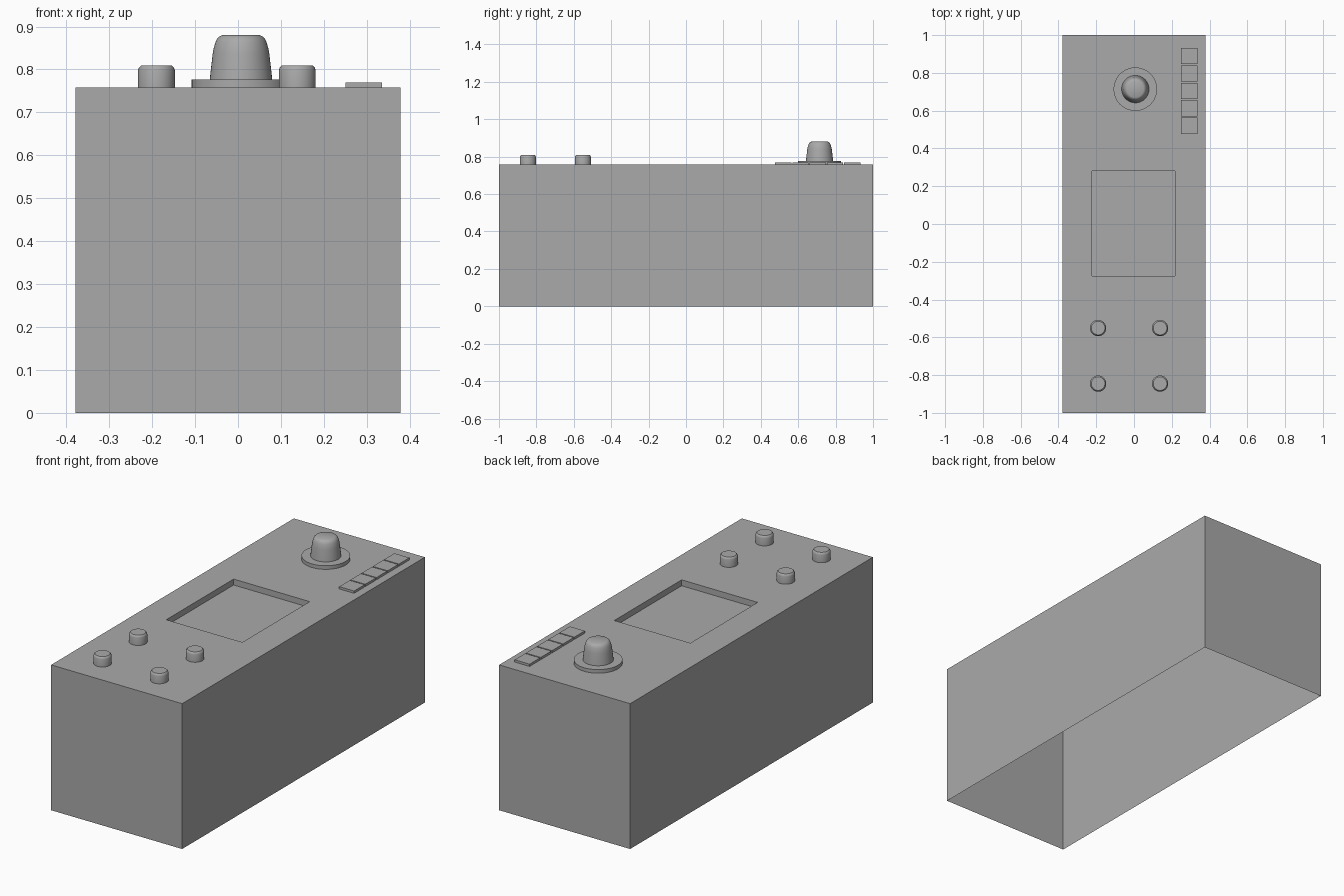
import bpy
import bmesh
from math import cos, sin, tau, radians

if "Cube" in bpy.data.objects:
    bpy.data.objects.remove(bpy.data.objects["Cube"])

HALF_W, HALF_L, TOP = 0.378, 1.0, 0.758

grey = bpy.data.materials.new("mid grey")
grey.use_nodes = True
grey.diffuse_color = (0.4, 0.4, 0.4, 1)
grey.node_tree.nodes["Principled BSDF"].inputs["Base Color"].default_value = (0.4, 0.4, 0.4, 1)


def finish(name, bm, location=(0, 0, 0), smooth=False):
    bmesh.ops.recalc_face_normals(bm, faces=bm.faces)
    mesh = bpy.data.meshes.new(name)
    bm.to_mesh(mesh)
    bm.free()
    mesh.materials.append(grey)
    obj = bpy.data.objects.new(name, mesh)
    obj.location = location
    bpy.context.collection.objects.link(obj)
    if smooth:
        bpy.ops.object.select_all(action='DESELECT')
        obj.select_set(True)
        bpy.context.view_layer.objects.active = obj
        bpy.ops.object.shade_smooth_by_angle(angle=radians(35))
    return obj


def box(bm, x0, x1, y0, y1, z0, z1):
    verts = bmesh.ops.create_cube(bm, size=1)["verts"]
    for v in verts:
        v.co.x = x1 if v.co.x > 0 else x0
        v.co.y = y1 if v.co.y > 0 else y0
        v.co.z = z1 if v.co.z > 0 else z0


def lathe(name, profile, x, y, sides=32):
    """Turn (radius, height) points into a round part with a flat cap."""
    bm = bmesh.new()
    rings = [[bm.verts.new((r * cos(tau * i / sides), r * sin(tau * i / sides), z))
              for i in range(sides)] for r, z in profile]
    for low, high in zip(rings, rings[1:]):
        for i in range(sides):
            j = (i + 1) % sides
            bm.faces.new((low[i], low[j], high[j], high[i]))
    bm.faces.new(rings[-1])
    bm.faces.new(rings[0][::-1])
    return finish(name, bm, (x, y, TOP), smooth=True)


# Casing: thin shell, open underneath, with a sunken screen in the top
bm = bmesh.new()
box(bm, -HALF_W, HALF_W, -HALF_L, HALF_L, 0, TOP)
bm.faces.ensure_lookup_table()
bottom = min(bm.faces, key=lambda f: f.calc_center_median().z)
bmesh.ops.delete(bm, geom=[bottom], context='FACES_ONLY')
screen = max(bm.faces, key=lambda f: f.calc_center_median().z)
bmesh.ops.inset_region(bm, faces=[screen], thickness=0.1)
for v in screen.verts:
    v.co.x = 0.217 if v.co.x > 0 else -0.222
    v.co.y = 0.281 if v.co.y > 0 else -0.274
floor = bmesh.ops.extrude_discrete_faces(bm, faces=[screen])["faces"][0]
for v in floor.verts:
    v.co.z -= 0.031
finish("casing", bm)

# Four small knobs
knob = [(0.043, 0), (0.043, 0.04), (0.041, 0.046), (0.036, 0.051)]
for side, x in (("right", -0.19), ("left", 0.138)):
    for row, y in (("front", -0.845), ("middle", -0.551)):
        lathe(f"{row}_{side}_knob", knob, x, y)

# Joystick: base disc and rounded cap
lathe("joystick_base", [(0.115, 0), (0.115, 0.019)], 0.007, 0.714, 48)
cap = [(0.073, 0.015), (0.071, 0.035), (0.066, 0.078), (0.064, 0.09), (0.06, 0.104),
       (0.056, 0.113), (0.05, 0.119), (0.044, 0.122)]
lathe("joystick_cap", cap, 0.007, 0.714, 48)

# Row of five flat keys along the left edge
for i in range(5):
    y = 0.52 + i * 0.0922
    bm = bmesh.new()
    box(bm, 0.25, 0.336, y - 0.043, y + 0.043, TOP, TOP + 0.012)
    finish(f"key_{i + 1}", bm)
